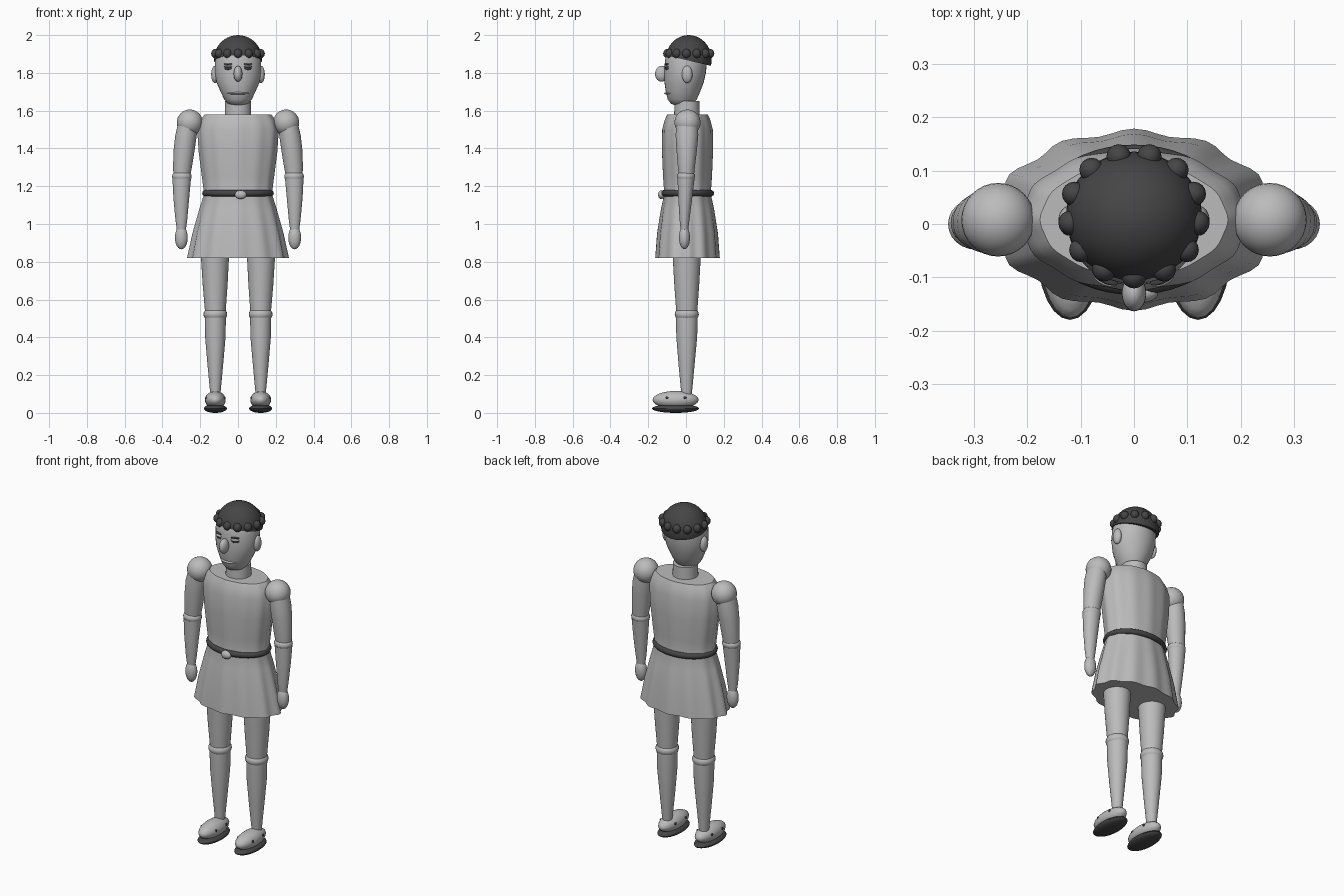
import bpy, bmesh, math
from mathutils import Vector, Matrix


def material(name, v):
    m = bpy.data.materials.new(name)
    m.diffuse_color = (v, v, v, 1)
    return m


LIGHT = material("light grey", 0.5)
DARK = material("dark grey", 0.06)


def finish(name, bm, mat, angle=40):
    bmesh.ops.recalc_face_normals(bm, faces=bm.faces)
    me = bpy.data.meshes.new(name)
    bm.to_mesh(me)
    bm.free()
    me.materials.append(mat)
    ob = bpy.data.objects.new(name, me)
    bpy.context.collection.objects.link(ob)
    bpy.ops.object.select_all(action='DESELECT')
    ob.select_set(True)
    bpy.context.view_layer.objects.active = ob
    bpy.ops.object.shade_smooth_by_angle(angle=math.radians(angle))
    return ob


def ball(name, loc, radii, mat=LIGHT, rot=None, seg=24):
    bm = bmesh.new()
    bmesh.ops.create_uvsphere(bm, u_segments=seg, v_segments=seg // 2, radius=1)
    m = Matrix.Diagonal((*radii, 1))
    if rot:
        m = rot @ m
    bm.transform(Matrix.Translation(loc) @ m)
    return finish(name, bm, mat)


def loft(name, rings, seg=32, mat=LIGHT):
    """Stacked ovals: (z, centre x, centre y, radius x, radius y, ripple)."""
    bm = bmesh.new()
    loops = []
    for z, cx, cy, rx, ry, rip in rings:
        loop = []
        for i in range(seg):
            a = 2 * math.pi * i / seg
            k = 1 + rip * math.cos(12 * a)
            loop.append(bm.verts.new((cx + rx * k * math.cos(a), cy + ry * k * math.sin(a), z)))
        loops.append(loop)
    for lo, hi in zip(loops, loops[1:]):
        for i in range(seg):
            j = (i + 1) % seg
            bm.faces.new((lo[i], lo[j], hi[j], hi[i]))
    bm.faces.new(loops[0][::-1])
    bm.faces.new(loops[-1])
    return finish(name, bm, mat)


# Pleated tunic
loft("tunic", [
    (0.82, 0, 0.008, 0.262, 0.166, 0.03), (0.95, 0, 0.008, 0.235, 0.157, 0.027),
    (1.08, 0, 0.008, 0.201, 0.138, 0.018), (1.16, 0, 0.008, 0.178, 0.122, 0.008),
    (1.25, 0, 0.008, 0.189, 0.128, 0.012), (1.38, 0, 0.008, 0.205, 0.133, 0.015),
    (1.50, 0, 0.008, 0.213, 0.132, 0.015), (1.55, 0, 0.008, 0.198, 0.120, 0.01),
    (1.58, 0, 0.008, 0.175, 0.106, 0.008)], seg=72)

# Belt and buckle
bm = bmesh.new()
belt = []
for i in range(48):
    a = 2 * math.pi * i / 48
    d = Vector((math.cos(a), math.sin(a), 0))
    c = Vector((0.173 * d.x, 0.008 + 0.124 * d.y, 1.163))
    belt.append([bm.verts.new(c + 0.017 * (d * math.cos(t) + Vector((0, 0, math.sin(t)))))
                 for t in [math.pi * k / 5 for k in range(10)]])
for i in range(48):
    p, q = belt[i], belt[(i + 1) % 48]
    for k in range(10):
        n = (k + 1) % 10
        bm.faces.new((p[k], q[k], q[n], p[n]))
finish("belt", bm, DARK)
ball("buckle", (0.014, -0.13, 1.155), (0.031, 0.018, 0.023))

# Neck and head
loft("neck", [(1.56, 0, 0.005, 0.07, 0.068, 0), (1.65, 0, 0.005, 0.068, 0.066, 0)])
loft("head", [
    (1.627, 0, -0.02, 0.03, 0.035, 0), (1.637, 0, -0.022, 0.054, 0.058, 0),
    (1.66, 0, -0.02, 0.073, 0.077, 0), (1.70, 0, -0.016, 0.092, 0.091, 0),
    (1.75, 0, -0.01, 0.114, 0.104, 0), (1.80, 0, -0.005, 0.123, 0.11, 0),
    (1.86, 0, 0, 0.123, 0.112, 0), (1.91, 0, 0.004, 0.112, 0.106, 0),
    (1.95, 0, 0.008, 0.085, 0.08, 0)])
ball("nose", (0, -0.13, 1.795), (0.023, 0.034, 0.042))
ball("lip", (0, -0.05, 1.692), (0.068, 0.066, 0.011))

# Hair cap, cut along a slope from brow to nape
bm = bmesh.new()
bmesh.ops.create_uvsphere(bm, u_segments=32, v_segments=20, radius=1)
bm.transform(Matrix.Translation((0, 0.014, 1.87)) @ Matrix.Diagonal((0.128, 0.122, 0.13, 1)))
cut = bmesh.ops.bisect_plane(bm, geom=bm.verts[:] + bm.edges[:] + bm.faces[:],
                             plane_co=(0, 0, 1.868), plane_no=(0, 0.23, 1), clear_inner=True)
bmesh.ops.holes_fill(bm, edges=[e for e in bm.edges if e.is_boundary])
finish("hair", bm, DARK)
for i in range(13):
    a = 2 * math.pi * (i + 0.5) / 13 + math.pi / 2
    ball("hair_curl", (0.12 * math.cos(a), 0.016 + 0.114 * math.sin(a), 1.902),
         (0.023, 0.023, 0.025), DARK, seg=16)

for s, side in ((-1, "left"), (1, "right")):
    # Face details
    ball(side + "_ear", (s * 0.122, 0.006, 1.792), (0.02, 0.028, 0.046))
    turn = Matrix.Rotation(s * 0.4, 4, 'Z')
    ball(side + "_eye", (s * 0.053, -0.101, 1.825), (0.021, 0.009, 0.009), DARK, turn, 16)
    ball(side + "_eyelid", (s * 0.053, -0.104, 1.834), (0.024, 0.012, 0.006), LIGHT, turn, 16)
    ball(side + "_brow", (s * 0.053, -0.103, 1.847), (0.024, 0.009, 0.004), DARK, turn, 16)

    # Arm
    ball(side + "_shoulder", (s * 0.255, 0.008, 1.537), (0.069, 0.069, 0.069), seg=32)
    loft(side + "_upper_arm", [
        (1.255, s * 0.297, 0.002, 0.044, 0.04, 0), (1.30, s * 0.294, 0.002, 0.05, 0.045, 0),
        (1.40, s * 0.284, 0.004, 0.056, 0.055, 0), (1.47, s * 0.275, 0.005, 0.057, 0.06, 0),
        (1.52, s * 0.268, 0.006, 0.052, 0.058, 0)])
    ball(side + "_elbow", (s * 0.297, 0, 1.252), (0.052, 0.048, 0.034))
    loft(side + "_forearm", [
        (0.97, s * 0.3, -0.008, 0.024, 0.02, 0), (1.02, s * 0.3, -0.008, 0.031, 0.026, 0),
        (1.14, s * 0.3, -0.004, 0.042, 0.037, 0), (1.24, s * 0.298, 0, 0.049, 0.045, 0)])
    ball(side + "_hand", (s * 0.3, -0.008, 0.928), (0.034, 0.029, 0.062))

    # Leg
    loft(side + "_thigh", [
        (0.54, s * 0.12, 0.004, 0.055, 0.056, 0), (0.68, s * 0.121, 0.004, 0.066, 0.066, 0),
        (0.84, s * 0.122, 0.004, 0.075, 0.075, 0)])
    ball(side + "_knee", (s * 0.12, 0.004, 0.522), (0.063, 0.064, 0.042))
    loft(side + "_shin", [
        (0.09, s * 0.12, 0.003, 0.026, 0.027, 0), (0.25, s * 0.12, 0.003, 0.041, 0.042, 0),
        (0.40, s * 0.12, 0.004, 0.054, 0.055, 0), (0.51, s * 0.12, 0.004, 0.056, 0.058, 0)])

    # Shoe with sole and studs
    ball(side + "_shoe", (s * 0.12, -0.055, 0.069), (0.055, 0.122, 0.047))
    ball(side + "_sole", (s * 0.12, -0.055, 0.023), (0.061, 0.125, 0.023), DARK)
    for x in (-1, 1):
        for y in (-0.1, -0.005):
            ball(side + "_stud", (s * 0.12 + x * 0.047, y, 0.08), (0.007, 0.008, 0.008), DARK, seg=8)
